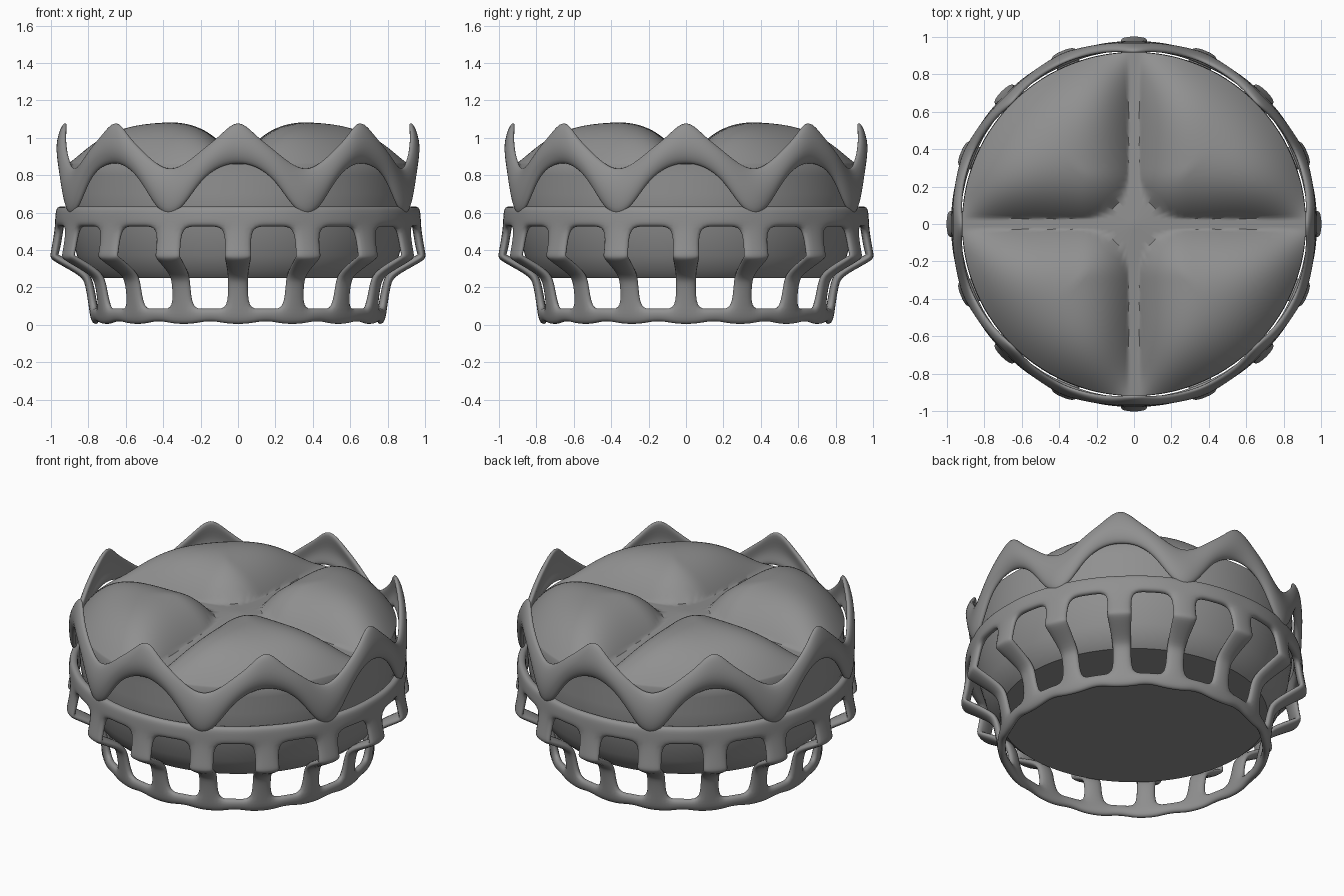
import bpy, bmesh
from math import cos, sin, radians, hypot

cube = bpy.data.objects.get("Cube")
if cube:
    bpy.data.objects.remove(cube)

# One plain grey for everything
grey = bpy.data.materials.new("mid_grey")
grey.use_nodes = True
colour = (0.28, 0.28, 0.28, 1)
grey.diffuse_color = colour
grey.node_tree.nodes["Principled BSDF"].inputs["Base Color"].default_value = colour


def polar(angle, r, z):
    a = radians(angle)
    return (r * cos(a), r * sin(a), z)


def add_quad(bm, points):
    bm.faces.new([bm.verts.new(p) for p in points])


def finish(bm, name):
    """Weld the mesh, turn it into an object and smooth it."""
    bmesh.ops.remove_doubles(bm, verts=bm.verts, dist=0.0005)
    mesh = bpy.data.meshes.new(name)
    bm.to_mesh(mesh)
    bm.free()
    mesh.materials.append(grey)
    obj = bpy.data.objects.new(name, mesh)
    bpy.context.collection.objects.link(obj)
    bpy.ops.object.select_all(action='DESELECT')
    obj.select_set(True)
    bpy.context.view_layer.objects.active = obj
    return obj


def thicken(obj, thickness):
    """Give a single-sided cage an inner wall and round it off."""
    for poly in obj.data.polygons:
        poly.use_smooth = True
    solid = obj.modifiers.new("wall", 'SOLIDIFY')
    solid.thickness = thickness
    solid.offset = -1
    sub = obj.modifiers.new("rounding", 'SUBSURF')
    sub.levels = sub.render_levels = 2


# Lower cage: two rings joined by sixteen bent bars
BARS = 16
step = 360 / BARS
# height, radius, half width of the bar in degrees
rows = [(-0.003, 0.785, 4.2), (0.085, 0.80, 4.2), (0.22, 0.82, 4.0),
        (0.26, 0.84, 4.0), (0.335, 0.985, 4.4), (0.36, 1.012, 4.4),
        (0.40, 1.003, 4.3), (0.525, 0.982, 4.4), (0.58, 0.98, 4.4),
        (0.637, 0.975, 4.4)]
ring_rows = (0, 7, 8)
bm = bmesh.new()
for i in range(BARS):
    for k in range(len(rows) - 1):
        low, high = rows[k], rows[k + 1]

        def columns(half):
            return [-half, half, half + 4.5, step - half - 4.5, step - half]

        spans = 4 if k in ring_rows else 1
        for c in range(spans):
            corners = []
            for (z, r, half), j in ((low, c), (low, c + 1),
                                    (high, c + 1), (high, c)):
                lift = 0.015 if z < 0 and j in (2, 3) else 0
                corners.append(polar(i * step + columns(half)[j], r, z + lift))
            add_quad(bm, corners)
thicken(finish(bm, "base_cage"), 0.05)

# Crown band: eight pointed arches, described from peak to valley
# angle, then (height, radius) for the lower, middle and upper edge
half_arch = [
    (0, (0.86, 0.945), (0.96, 0.985), (1.125, 0.935)),
    (6, (0.84, 0.955), (0.925, 0.988), (1.02, 0.95)),
    (12, (0.765, 0.965), (0.85, 0.99), (0.945, 0.957)),
    (17.5, (0.62, 0.975), (0.745, 0.995), (0.87, 0.96)),
    (22.5, (0.57, 0.985), (0.70, 1.0), (0.835, 0.963)),
]
arch = [(-s[0], *s[1:]) for s in half_arch[:0:-1]] + half_arch
bm = bmesh.new()
for i in range(8):
    for left, right in zip(arch, arch[1:]):
        for k in (1, 2):
            add_quad(bm, [polar(i * 45 + s[0], s[j][1], s[j][0])
                          for s, j in ((left, k), (right, k),
                                       (right, k + 1), (left, k + 1))])
thicken(finish(bm, "crown_band"), 0.038)

# Cushion: round body with four puffed lobes between crossing channels
RADIUS = 0.918
HALF = 24
angles = []
for quarter in range(4):
    for n in range(-HALF, HALF):
        t = n / HALF
        angles.append(quarter * 90 + 45 * t * abs(t) ** 0.8)


def cushion_top(x, y):
    r = hypot(x, y)
    base = 0.92 - 0.065 * r
    a, b = abs(x) - 0.03, abs(y) - 0.03
    corner = 0.25
    if a < corner and b < corner:
        inside = corner - hypot(corner - a, corner - b)
    else:
        inside = min(a, b)
    inside = min(max(inside, 0) / 0.4, 1)
    edge = min(max(RADIUS - r, 0) / 0.5, 1)
    puff = (1 - (1 - inside) ** 3) * (1 - (1 - edge) ** 3)
    return base + (1.085 - base) * puff


side = [(0.915, 0.80), (0.92, 0.70), (0.915, 0.61), (0.895, 0.49),
        (0.86, 0.37), (0.82, 0.29), (0.775, 0.25)]
RINGS = 36
bm = bmesh.new()
loops = []
for n in range(1, RINGS + 1):
    r = RADIUS * (1 - (1 - n / RINGS) ** 1.4)
    loop = []
    for a in angles:
        x, y, _ = polar(a, r, 0)
        loop.append(bm.verts.new((x, y, cushion_top(x, y))))
    loops.append(loop)
for r, z in side:
    loops.append([bm.verts.new(polar(a, r, z)) for a in angles])
count = len(angles)
centre = bm.verts.new((0, 0, cushion_top(0, 0)))
for j in range(count):
    m = (j + 1) % count
    bm.faces.new((centre, loops[0][j], loops[0][m]))
    for inner, outer in zip(loops, loops[1:]):
        bm.faces.new((inner[j], outer[j], outer[m], inner[m]))
bm.faces.new(loops[-1][::-1])
finish(bm, "cushion")
bpy.ops.object.shade_smooth_by_angle(angle=radians(40))
